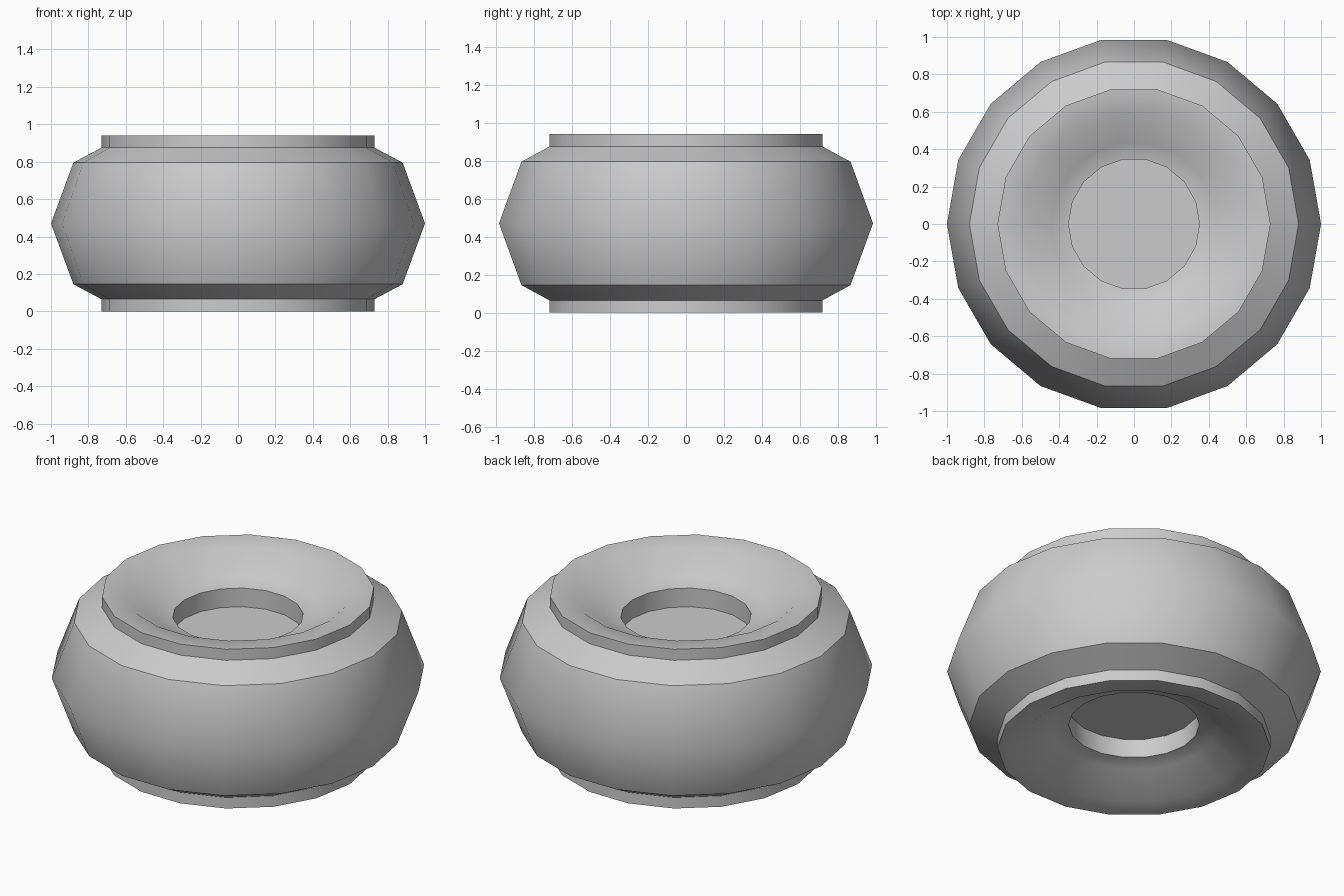
import bpy, bmesh, math

if "Cube" in bpy.data.objects:
    bpy.data.objects.remove(bpy.data.objects["Cube"], do_unlink=True)

SIDES = 18
HEIGHT = 0.94
MID = HEIGHT / 2

# Colour
grey = bpy.data.materials.new("plain grey")
grey.use_nodes = True
colour = (0.6, 0.6, 0.6, 1)
grey.diffuse_color = colour
grey.node_tree.nodes["Principled BSDF"].inputs["Base Color"].default_value = colour

# Upper half profile from the widest ring to the hub: radius, height, hard edge
upper = [
    (1.00, MID, False),     # widest ring
    (0.88, 0.795, True),    # tread shoulder
    (0.73, 0.875, True),    # sidewall meets rim
    (0.73, HEIGHT, True),   # rim edge
    (0.60, 0.93, False),    # rim lip
    (0.44, 0.82, False),    # dish
    (0.35, 0.80, True),     # hub opening
    (0.35, 0.69, True),     # hub floor
]
lower = [(r, HEIGHT - z, hard) for r, z, hard in upper[1:]]
profile = lower[::-1] + upper

# Revolve the profile into a closed wheel
bm = bmesh.new()
rings = []
for r, z, hard in profile:
    angles = [math.tau * i / SIDES for i in range(SIDES)]
    rings.append([bm.verts.new((r * math.cos(a), r * math.sin(a), z)) for a in angles])

for a, b in zip(rings, rings[1:]):
    for i in range(SIDES):
        j = (i + 1) % SIDES
        bm.faces.new((a[i], a[j], b[j], b[i]))

# Hub floors
bm.faces.new(rings[-1])
bm.faces.new(rings[0][::-1])
bmesh.ops.recalc_face_normals(bm, faces=bm.faces)

# Smooth shading with hard edges round the marked rings
for face in bm.faces:
    face.smooth = True
for ring, (r, z, hard) in zip(rings, profile):
    for i in range(SIDES):
        edge = bm.edges.get((ring[i], ring[(i + 1) % SIDES]))
        edge.smooth = not hard

mesh = bpy.data.meshes.new("wheel")
bm.to_mesh(mesh)
bm.free()
mesh.materials.append(grey)
wheel = bpy.data.objects.new("wheel", mesh)
bpy.context.collection.objects.link(wheel)
